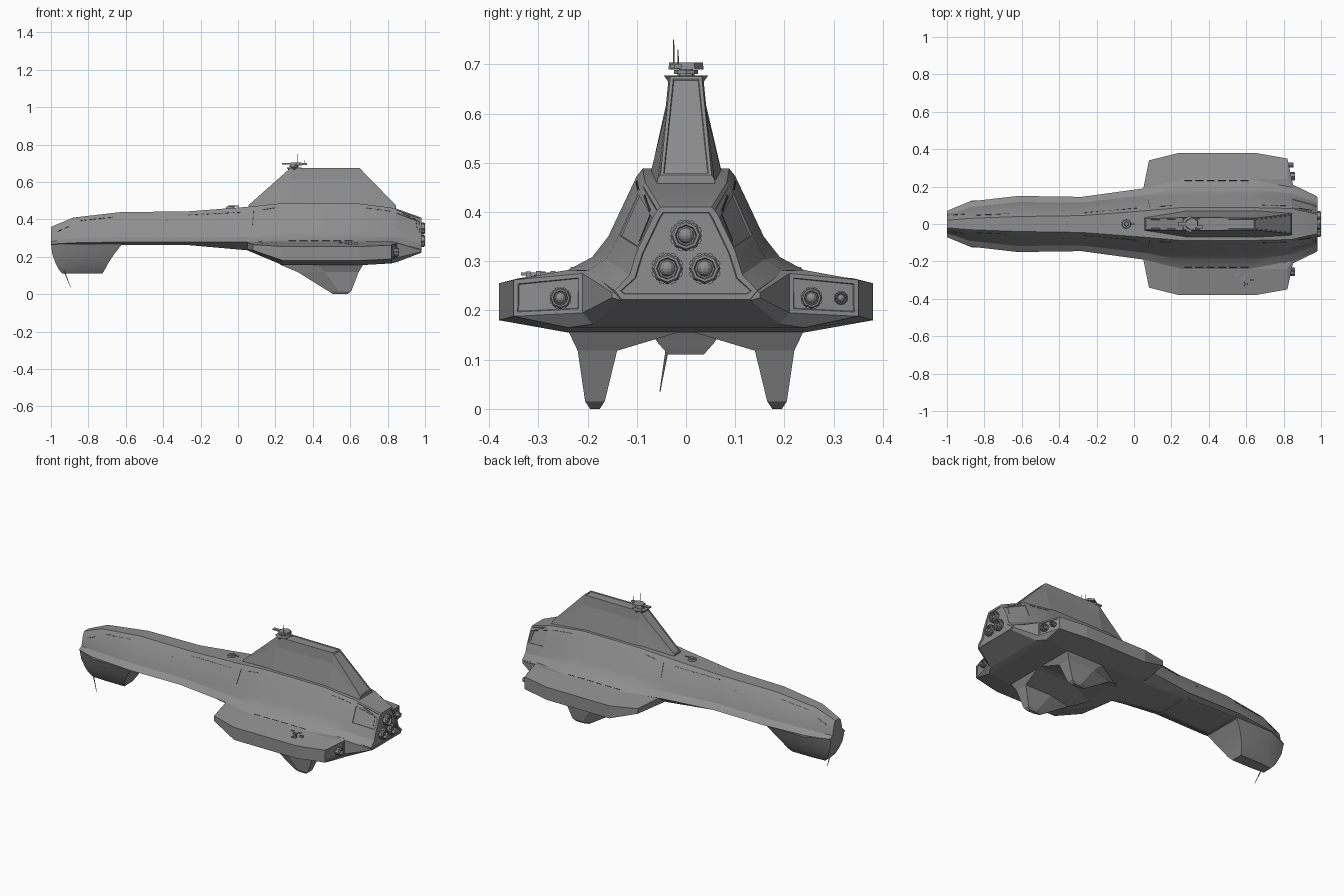
import bpy, bmesh, math
from mathutils import Vector, Matrix
from mathutils.bvhtree import BVHTree

cube = bpy.data.objects.get("Cube")
if cube:
    bpy.data.objects.remove(cube, do_unlink=True)


def material(name, value):
    m = bpy.data.materials.new(name)
    m.use_nodes = True
    colour = (value, value, value, 1)
    m.diffuse_color = colour
    m.node_tree.nodes["Principled BSDF"].inputs["Base Color"].default_value = colour
    return m


GREY = material("hull grey", 0.27)
DARK = material("slit dark grey", 0.07)


def finish(name, bm, mat=GREY, smooth=0):
    bmesh.ops.recalc_face_normals(bm, faces=bm.faces)
    mesh = bpy.data.meshes.new(name)
    bm.to_mesh(mesh)
    bm.free()
    mesh.materials.append(mat)
    ob = bpy.data.objects.new(name, mesh)
    bpy.context.collection.objects.link(ob)
    if smooth:
        bpy.ops.object.select_all(action='DESELECT')
        ob.select_set(True)
        bpy.context.view_layer.objects.active = ob
        bpy.ops.object.shade_smooth_by_angle(angle=math.radians(smooth))
    return ob


def loft(rings, recess=None, margin=0.012):
    """Skin closed rings; sink a framed panel into faces chosen by recess."""
    bm = bmesh.new()
    loops = [[bm.verts.new(p) for p in ring] for ring in rings]
    n = len(loops[0])
    for a, b in zip(loops, loops[1:]):
        for i in range(n):
            j = (i + 1) % n
            bm.faces.new((a[i], a[j], b[j], b[i]))
    bm.faces.new(loops[0])
    bm.faces.new(loops[-1])
    bmesh.ops.recalc_face_normals(bm, faces=bm.faces)
    if recess:
        chosen = [f for f in bm.faces if recess(f.calc_center_median(), f.normal)]
        bmesh.ops.inset_individual(bm, faces=chosen, thickness=margin, depth=0)
        bmesh.ops.inset_individual(bm, faces=chosen, thickness=0.002, depth=-0.003)
    return bm


def mirrored(x, half):
    """Full cross-section at x from its +y half, listed top to bottom."""
    return [(x, y, z) for y, z in half] + [(x, -y, z) for y, z in reversed(half)]


def box(bm, centre, size, turn=Matrix()):
    m = Matrix.Translation(centre) @ turn @ Matrix.Diagonal((*size, 1))
    bmesh.ops.create_cube(bm, size=1, matrix=m)


def rod(bm, a, b, r1, r2, sides=8):
    a, b = Vector(a), Vector(b)
    d = b - a
    m = Matrix.Translation((a + b) / 2) @ d.to_track_quat('Z', 'Y').to_matrix().to_4x4()
    bmesh.ops.create_cone(bm, cap_ends=True, segments=sides, radius1=r1, radius2=r2,
                          depth=d.length, matrix=m)


# Main hull: x, top half-width and height, waist, lower edge, belly
hull_table = [
    (-1, .02, .36, .04, .31, .07, .268, .06, .26),
    (-.88, .03, .41, .075, .34, .12, .275, .09, .262),
    (-.62, .04, .44, .1, .35, .15, .28, .11, .264),
    (-.28, .045, .442, .1, .35, .145, .28, .1, .264),
    (.05, .07, .467, .132, .35, .19, .28, .13, .235),
    (.25, .088, .488, .158, .35, .24, .282, .2, .16),
    (.62, .088, .488, .158, .35, .24, .282, .2, .16),
    (.84, .083, .46, .14, .345, .2, .28, .18, .172),
    (.98, .052, .41, .1, .32, .145, .24, .13, .222)]
hull_rings = []
for x, tw, zt, w1, z1, w2, z2, bw, zb in hull_table:
    mid = ((w1 + w2) / 2 - .008, (z1 + z2) / 2 - .008)
    hull_rings.append(mirrored(x, [(tw, zt), (tw + .012, zt - .015), (w1, z1), mid,
                                   (w2, z2), (bw, zb)]))


def hull_panels(c, n):
    stern = n.x > .9
    belly = n.z < -.9 and -.6 < c.x < 0
    quarter = c.x > .85 and c.z > .36 and abs(n.y) > .6
    return stern or belly or quarter


bm = loft(hull_rings, hull_panels)
surface = BVHTree.FromBMesh(bm)
finish("main_hull", bm, smooth=25)

# Broad side wings joined under the belly: x, root, tip, heights
wing_table = [
    (.05, .15, .19, .28, .278, .24, .235),
    (.08, .2, .34, .28, .265, .235, .222),
    (.24, .24, .38, .282, .255, .18, .155),
    (.65, .24, .38, .282, .255, .18, .155),
    (.82, .24, .35, .282, .262, .188, .165),
    (.85, .19, .21, .28, .275, .195, .172),
    (.975, .13, .15, .245, .236, .226, .22)]
wing_rings = [mirrored(x, [(m, zm), (o, zt), (o, zo), (m, zb)])
              for x, m, o, zm, zt, zo, zb in wing_table]
finish("side_wings", loft(wing_rings, lambda c, n: .82 < c.x < .85 and n.x > .8 and abs(c.y) > .2))

# Tall dorsal fin with framed ridge panels
fin_rings = []
for x, th, zt, bh in [(.055, .028, .475, .04), (.28, .035, .675, .08),
                      (.65, .032, .675, .082), (.845, .052, .475, .062)]:
    zb = .44
    fin_rings.append(mirrored(x, [(th, zt), (th + .006, zt - .25 * (zt - zb)), (bh, zb)]))
finish("dorsal_fin", loft(fin_rings, lambda c, n: n.z > .5 and abs(c.y) < .01, .009))

# Paired ventral fins, tapering to chamfered feet
fin_levels = [(.16, .22, .67, 0, .24), (.118, .32, .645, .14, .22),
              (.015, .485, .605, .165, .205), (0, .51, .585, .175, .195)]
for side, label in ((1, "left"), (-1, "right")):
    rings = []
    for z, x0, x1, y0, y1 in fin_levels:
        mid, front = x0 + .45 * (x1 - x0), y0 + .4 * (y1 - y0)
        rings.append([(x0, side * (front + .1 * (y1 - y0)), z), (mid, side * y1, z),
                      (x1, side * y1, z), (x1, side * y0, z), (mid, side * y0, z),
                      (x0, side * front, z)])
    finish(label + "_ventral_fin", loft(rings))

# Chin pod under the nose, with a scooped rear
chin_rings = []
for z, x0, x1, front, back in [(.268, -1, -.62, .066, .125), (.21, -.992, -.665, .06, .1),
                               (.165, -.975, -.695, .05, .075), (.135, -.96, -.71, .042, .058),
                               (.11, -.94, -.725, .03, .036)]:
    mid = x0 + .35 * (x1 - x0)
    chin_rings.append([(x0, front, z), (mid, back, z), (x1, back, z),
                       (x1, -back, z), (mid, -back, z), (x0, -front, z)])
finish("chin_pod", loft(chin_rings), smooth=25)

bm = bmesh.new()
rod(bm, (-.935, -.035, .14), (-.895, -.053, .035), .004, .001)
finish("chin_antenna", bm)


# Engines: hexagonal collar, inner ring and domed nozzle
def engine(name, x, y, z, r):
    bm = bmesh.new()
    profile = [(-.03, 1), (.012, 1), (.02, .85), (.02, .68), (0, .62)]
    rings = [[(x + dx, y + r * k * math.sin(i * math.tau / 8), z + r * k * math.cos(i * math.tau / 8))
              for i in range(8)] for dx, k in profile]
    bm.free()
    bm = loft(rings)
    bmesh.ops.create_uvsphere(bm, u_segments=12, v_segments=8, radius=r * .5,
                              matrix=Matrix.Translation((x, y, z)))
    for i in range(8):
        a = (i + .5) * math.tau / 8
        box(bm, (x + .008, y + r * .95 * math.sin(a), z + r * .95 * math.cos(a)),
            (.014, r * .3, r * .16), Matrix.Rotation(-a, 4, 'X'))
    finish(name, bm)


for name, y, z in (("top", 0, .352), ("left", .038, .285), ("right", -.038, .285)):
    engine(name + "_main_engine", .98, y, z, .032)
engine("left_wing_engine", .842, .255, .225, .022)
engine("right_wing_engine", .842, -.255, .225, .022)
engine("left_outer_engine", .832, .315, .225, .014)

# Sensor tower on top of the fin
bm = bmesh.new()
rod(bm, (.3, 0, .62), (.3, 0, .677), .005, .045, 6)
rod(bm, (.3, 0, .67), (.3, 0, .69), .02, .014, 8)
rod(bm, (.31, 0, .689), (.31, 0, .704), .036, .034, 6)
rod(bm, (.3, 0, .68), (.3, 0, .688), .024, .024, 8)
box(bm, (.27, 0, .697), (.07, .02, .007))
rod(bm, (.29, 0, .697), (.235, 0, .697), .004, .003)
for x, y, top in ((.32, -.025, .75), (.358, -.016, .73)):
    box(bm, (x - .005, y, .696), (.03, .014, .009))
    rod(bm, (x, y, .69), (x, y, top), .0018, .001, 6)
finish("sensor_tower", bm)

# Small deck turret ahead of the fin
bm = bmesh.new()
rod(bm, (-.04, 0, .455), (-.04, 0, .468), .027, .022, 10)
rod(bm, (-.04, 0, .466), (-.04, 0, .474), .014, .01, 8)
rod(bm, (-.03, 0, .471), (.005, 0, .471), .003, .003, 6)
finish("deck_turret", bm)

# Aerial cluster on the right wing
bm = bmesh.new()
for i, (x, y) in enumerate([(.55, -.27), (.58, -.29), (.6, -.27), (.6, -.32), (.63, -.3)]):
    box(bm, (x, y, .272), (.018, .01, .016 - .002 * (i % 2)))
box(bm, (.59, -.295, .274), (.006, .08, .006))
finish("wing_aerials", bm)


# Window slits and panel seams laid on the hull sides
def slit(bm, x0, z0, x1, z1, count=1, wide=.004):
    step = Vector((x1 - x0, 0, z1 - z0)) / count
    for side in (1, -1):
        for i in range(count):
            c = Vector((x0, side, z0)) + step * (i + .5)
            hit, normal, _, _ = surface.ray_cast(c, Vector((0, -side, 0)))
            if hit is None:
                continue
            along = (step - normal * step.dot(normal)).normalized()
            if abs(step.x) < abs(step.z):
                length = step.length / max(along.z, .3)
            else:
                length = step.length
            turn = Matrix((along, normal.cross(along), normal)).transposed().to_4x4()
            box(bm, hit, (length * (.7 if count > 1 else 1), wide, .003), turn)


bm = bmesh.new()
for run in [(-.27, .424, .02, .438, 9), (-.85, .393, -.66, .413, 4), (-.97, .333, -.9, .365, 2),
            (.13, .452, .2, .462, 1), (.68, .462, .82, .444, 3), (.88, .43, .95, .405, 1),
            (.26, .286, .62, .286, 6), (-.385, .395, -.375, .395, 1)]:
    slit(bm, *run)
for x, low, high in ((.08, .37, .45), (.955, .34, .395)):
    slit(bm, x, low, x + .001, high, 1, .003)
finish("hull_slits", bm, DARK)
